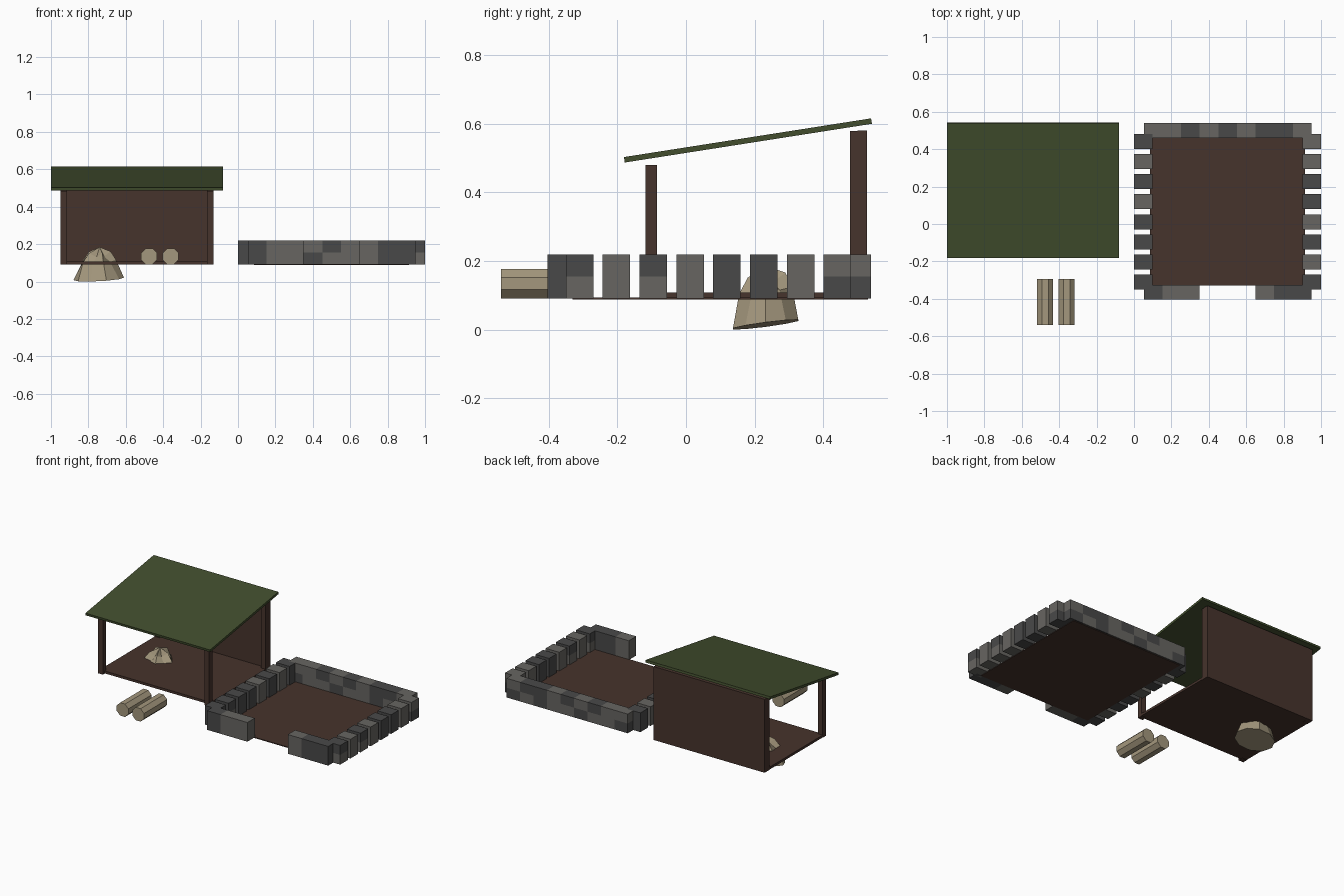
import bpy, bmesh, math
from mathutils import Matrix, Vector

if "Cube" in bpy.data.objects:
    bpy.data.objects.remove(bpy.data.objects["Cube"])


def material(name, rgb):
    m = bpy.data.materials.new(name)
    m.diffuse_color = (*rgb, 1)
    m.use_nodes = True
    m.node_tree.nodes["Principled BSDF"].inputs["Base Color"].default_value = m.diffuse_color
    return m


GREEN = material("roof green", (0.054, 0.076, 0.027))
BROWN = material("dark brown wood", (0.061, 0.033, 0.025))
DARK = material("dark stone", (0.066, 0.066, 0.066))
LIGHT = material("light stone", (0.135, 0.130, 0.120))
STRAW = material("straw", (0.37, 0.31, 0.205))


def finish(bm, name, mat):
    bmesh.ops.recalc_face_normals(bm, faces=bm.faces)
    me = bpy.data.meshes.new(name)
    bm.to_mesh(me)
    bm.free()
    me.materials.append(mat)
    ob = bpy.data.objects.new(name, me)
    bpy.context.collection.objects.link(ob)
    return ob


def box(name, x, y, z, mat, tilt=0):
    """Box from (min, max) pairs, optionally tilted about x."""
    bm = bmesh.new()
    mid = Vector([(a + b) / 2 for a, b in (x, y, z)])
    size = [b - a for a, b in (x, y, z)]
    bmesh.ops.create_cube(bm, size=1, matrix=Matrix.Translation(mid)
                          @ Matrix.Rotation(tilt, 4, 'X') @ Matrix.Diagonal((*size, 1)))
    return finish(bm, name, mat)


# Shelter: floor, back wall, four posts, sloping roof
box("shelter_floor", (-0.95, -0.13), (-0.10, 0.51), (0.092, 0.108), BROWN)
box("shelter_back_wall", (-0.95, -0.13), (0.50, 0.527), (0.09, 0.58), BROWN)
for side, x in (("left", -0.95), ("right", -0.165)):
    box(f"front_post_{side}", (x, x + 0.035), (-0.118, -0.084), (0.09, 0.48), BROWN)
    box(f"back_post_{side}", (x, x + 0.035), (0.478, 0.512), (0.09, 0.579), BROWN)
box("roof", (-1.0, -0.08), (-0.184, 0.545), (0.543, 0.559), GREEN, math.radians(8.9))

# Pen floor
box("pen_ground", (0.085, 0.915), (-0.33, 0.53), (0.087, 0.093), BROWN)

# Stone walls: two courses, D = dark and L = light
TONE = {"D": DARK, "L": LIGHT}
COURSES = ((0.09, 0.155), (0.155, 0.218))


def stone_run(name, lower, upper, place):
    for course, (tones, z) in enumerate(zip((lower, upper), COURSES)):
        for i, t in enumerate(tones):
            x, y = place(i)
            box(f"{name}_stone_{course}_{i}", x, y, z, TONE[t])


def along_y(x0):
    return lambda i: ((x0, x0 + 0.1), (-0.35 + 0.1073 * i, -0.27 + 0.1073 * i))


def along_x(x0, y0):
    return lambda i: ((x0 + 0.0995 * i, x0 + 0.0995 * (i + 1)), (y0, y0 + 0.078))


stone_run("left_wall", "DLDDLDLD", "DDDDLDLD", along_y(0.0))
stone_run("right_wall", "LLLLDDLD", "DLDLDDLL", along_y(0.9))
stone_run("back_wall", "DLLDLLDLD", "LLDLDLDDL", along_x(0.053, 0.461))
stone_run("front_left_wall", "DLL", "DLL", along_x(0.053, -0.403))
stone_run("front_right_wall", "LDD", "LDD", along_x(0.65, -0.403))

# Two eight-sided logs lying front to back
for n, x in enumerate((-0.475, -0.36)):
    bm = bmesh.new()
    r = 0.0465
    bmesh.ops.create_cone(bm, cap_ends=True, segments=8, radius1=r, radius2=r, depth=0.245,
                          matrix=Matrix.Translation((x, -0.417, 0.134))
                          @ Matrix.Rotation(math.pi / 2, 4, 'X')
                          @ Matrix.Rotation(math.pi / 8, 4, 'Z'))
    finish(bm, f"log_{n + 1}", STRAW)

# Straw heap: tilted faceted rings with a ragged top
bm = bmesh.new()
N = 10
rings = []
#        centre x, y, z, radius x, radius y, raggedness
for cx, cy, cz, rx, ry, jag in ((-0.745, 0.232, 0.02, 0.135, 0.10, 0.0),
                                (-0.75, 0.232, 0.115, 0.09, 0.075, 0.08),
                                (-0.745, 0.235, 0.152, 0.05, 0.045, 0.28)):
    ring = []
    for k in range(N):
        a = 2 * math.pi * k / N
        s = 1 + jag * (-1) ** k
        dx, dy = rx * s * math.cos(a), ry * s * math.sin(a)
        z = cz + 0.05 * dx + 0.13 * dy + 0.04 * jag * (-1) ** k
        ring.append(bm.verts.new((cx + dx, cy + dy, z)))
    rings.append(ring)
bm.faces.new(rings[0])
for lo, hi in zip(rings, rings[1:]):
    for k in range(N):
        j = (k + 1) % N
        bm.faces.new((lo[k], lo[j], hi[j], hi[k]))
tip = bm.verts.new((-0.74, 0.235, 0.19))
for k in range(N):
    bm.faces.new((rings[2][k], rings[2][(k + 1) % N], tip))
low = min(v.co.z for v in bm.verts)
bmesh.ops.translate(bm, verts=bm.verts, vec=(0, 0, -low))
finish(bm, "straw_heap", STRAW)
